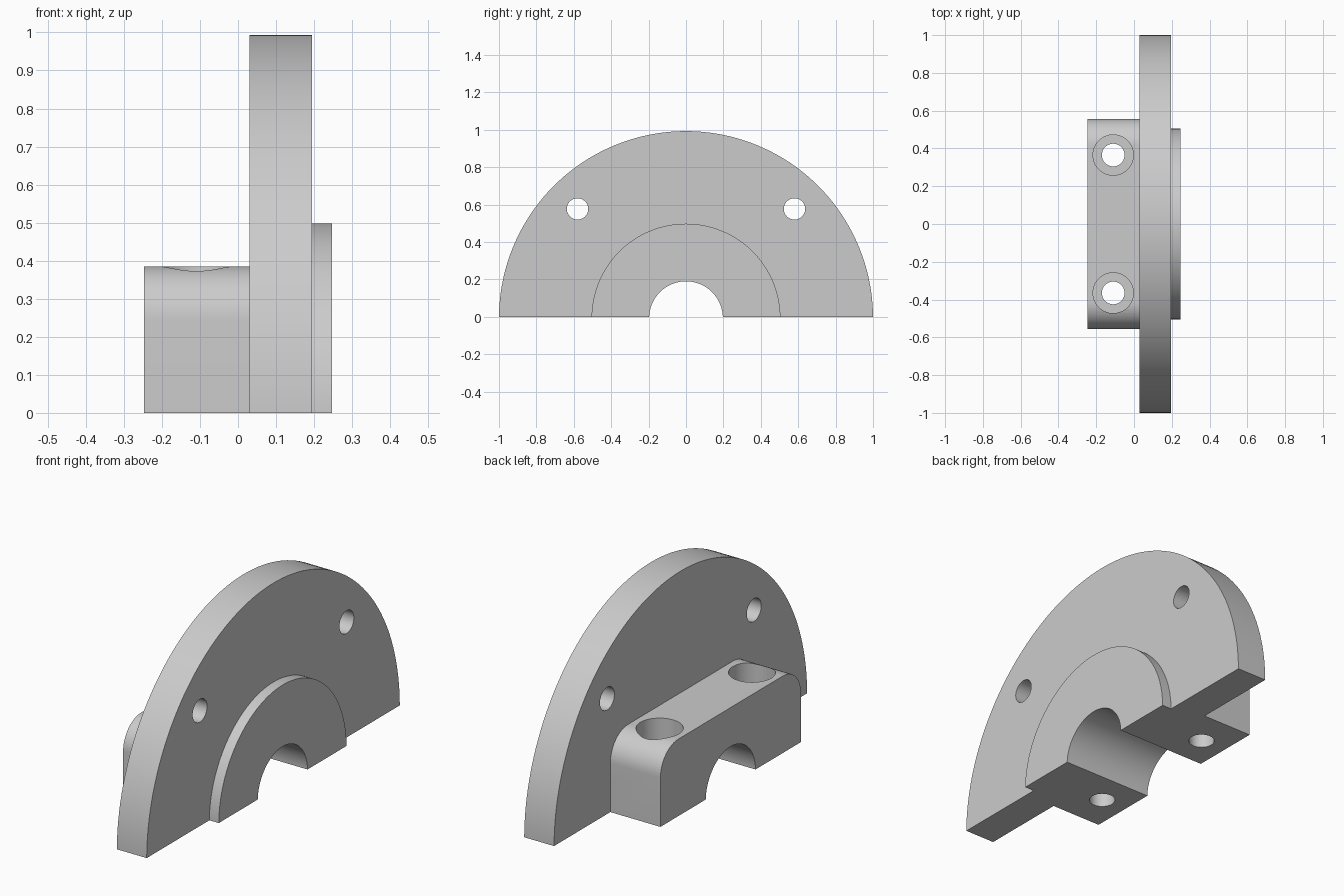
import bpy, bmesh, math
from mathutils import Matrix, Vector

cube = bpy.data.objects.get("Cube")
if cube:
    bpy.data.objects.remove(cube, do_unlink=True)

AXIS_Z = -0.007   # shaft axis sits just under the split plane

steel = bpy.data.materials.new("plain grey")
steel.use_nodes = True
GREY = (0.6, 0.6, 0.6, 1)
steel.diffuse_color = GREY
steel.node_tree.nodes["Principled BSDF"].inputs["Base Color"].default_value = GREY


def make_object(name, bm):
    mesh = bpy.data.meshes.new(name)
    bmesh.ops.recalc_face_normals(bm, faces=bm.faces)
    bm.to_mesh(mesh)
    bm.free()
    obj = bpy.data.objects.new(name, mesh)
    bpy.context.collection.objects.link(obj)
    mesh.materials.append(steel)
    return obj


def cylinder(name, start, length, radius, axis="X", segments=64):
    """Cylinder running from the start point along +axis."""
    bm = bmesh.new()
    turn = Matrix.Rotation(math.pi / 2, 4, "Y") if axis == "X" else Matrix()
    place = Matrix.Translation(start) @ turn @ Matrix.Translation((0, 0, length / 2))
    bmesh.ops.create_cone(bm, cap_ends=True, segments=segments, radius1=radius,
                          radius2=radius, depth=length, matrix=place)
    return make_object(name, bm)


def box(name, low, high, fillet=0):
    """Box between two corners, with optional rounding of the top edges along x."""
    low, high = Vector(low), Vector(high)
    bm = bmesh.new()
    bmesh.ops.create_cube(bm, size=1, matrix=Matrix.Translation((low + high) / 2)
                          @ Matrix.Diagonal((*(high - low), 1)))
    if fillet:
        top = [e for e in bm.edges
               if all(v.co.z > high.z - 0.001 for v in e.verts)
               and abs(e.verts[0].co.y - e.verts[1].co.y) < 0.001]
        bmesh.ops.bevel(bm, geom=top, offset=fillet, segments=12,
                        profile=0.5, affect="EDGES")
    return make_object(name, bm)


def combine(target, tool, operation):
    mod = target.modifiers.new(tool.name, "BOOLEAN")
    mod.operation, mod.object, mod.solver = operation, tool, "EXACT"
    bpy.context.view_layer.objects.active = target
    bpy.ops.object.modifier_apply(modifier=mod.name)
    bpy.data.objects.remove(tool, do_unlink=True)


# Solid parts: large flange, raised boss, clamp block
body = cylinder("flanged_bearing_half", (0.03, 0, AXIS_Z), 0.165, 1.0, segments=160)
combine(body, cylinder("boss", (0.1, 0, AXIS_Z), 0.147, 0.505, segments=128), "UNION")
combine(body, box("clamp_block", (-0.247, -0.555, -0.2), (0.1, 0.555, 0.385), 0.14), "UNION")

# The block stays behind the flange, so only the shaft bore passes right through
cutters = [cylinder("shaft_bore", (-0.5, 0, AXIS_Z), 1, 0.197, segments=96)]
for side in (-1, 1):
    cutters += [
        cylinder("flange_hole", (-0.1, side * 0.58, 0.577), 0.5, 0.057),
        cylinder("bolt_hole", (-0.11, side * 0.365, -0.5), 1, 0.06, "Z"),
        cylinder("counterbore", (-0.11, side * 0.365, 0.2), 0.5, 0.107, "Z"),
    ]
# Split plane
cutters.append(box("split_cut", (-1, -2, -2), (1, 2, 0)))
for cutter in cutters:
    combine(body, cutter, "DIFFERENCE")

bpy.ops.object.select_all(action="DESELECT")
body.select_set(True)
bpy.context.view_layer.objects.active = body
bpy.ops.object.shade_smooth_by_angle(angle=math.radians(30))
